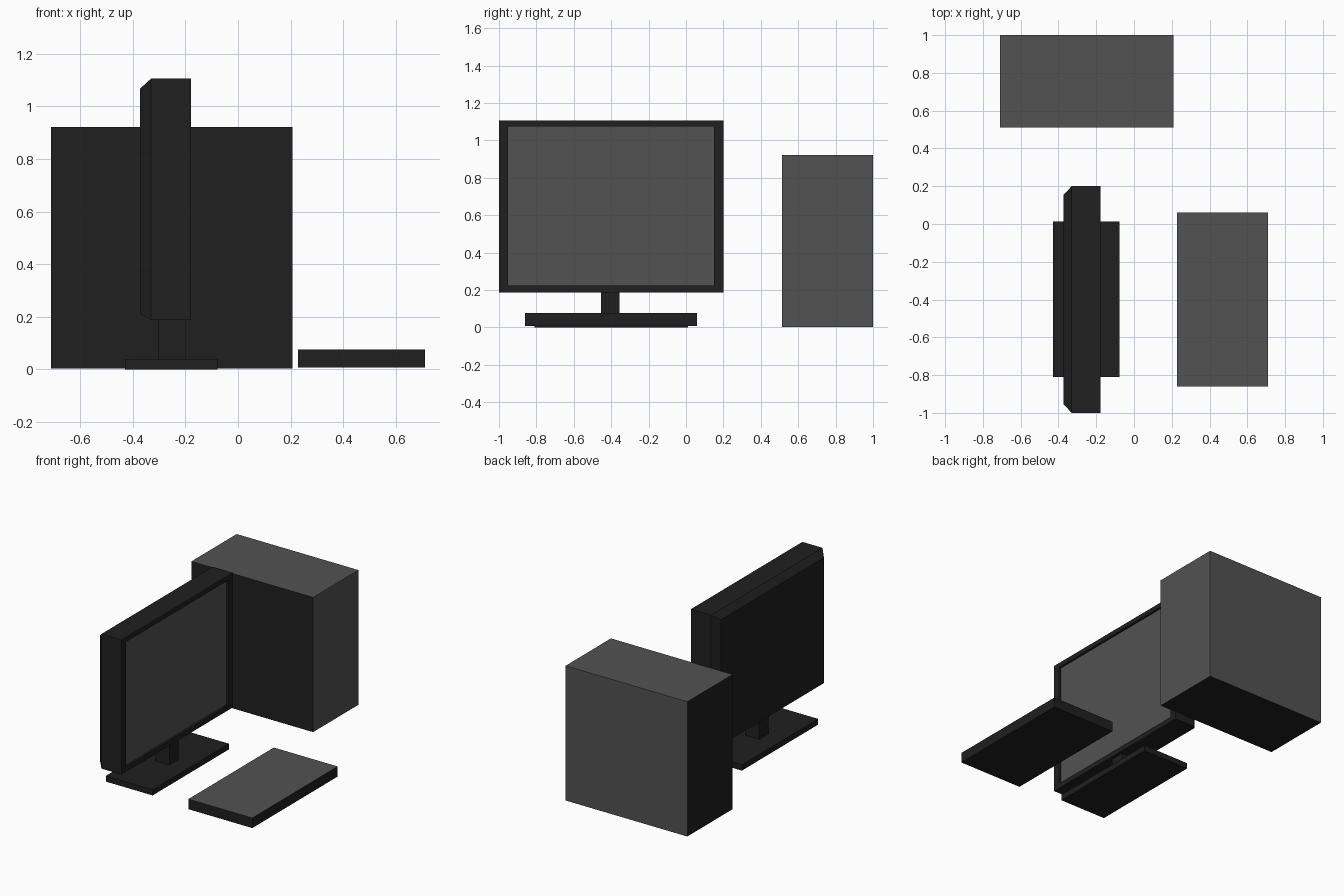
import bpy, bmesh
from mathutils import Vector

if "Cube" in bpy.data.objects:
    bpy.data.objects.remove(bpy.data.objects["Cube"])


def material(name, v):
    m = bpy.data.materials.new(name)
    m.diffuse_color = (v, v, v, 1)
    m.use_nodes = True
    m.node_tree.nodes["Principled BSDF"].inputs["Base Color"].default_value = m.diffuse_color
    return m


DARK = material("dark_plastic", 0.014)
GREY = material("grey_panel", 0.085)


def finish(name, bm):
    me = bpy.data.meshes.new(name)
    bm.to_mesh(me)
    bm.free()
    me.materials.append(DARK)
    me.materials.append(GREY)
    ob = bpy.data.objects.new(name, me)
    bpy.context.collection.objects.link(ob)
    return ob


def box_bm(x, y, z, grey=()):
    """Box from ranges; faces pointing along any 'grey' direction use the grey panel."""
    bm = bmesh.new()
    bmesh.ops.create_cube(bm, size=1)
    for v in bm.verts:
        v.co = Vector([r[0] if c < 0 else r[1] for c, r in zip(v.co, (x, y, z))])
    bm.normal_update()
    for f in bm.faces:
        if any(f.normal.dot(Vector(d)) > 0.9 for d in grey):
            f.material_index = 1
    return bm


X, Y, Z = (1, 0, 0), (0, 1, 0), (0, 0, 1)

# Computer case and keyboard
finish("computer_case", box_bm((-0.71, 0.208), (0.512, 1.0), (0.003, 0.922), (X, Y, Z)))
finish("keyboard", box_bm((0.228, 0.71), (-0.86, 0.06), (0.007, 0.076), (Z,)))

# Monitor stand
finish("stand_base", box_bm((-0.43, -0.077), (-0.81, 0.012), (0, 0.039)))
finish("stand_neck", box_bm((-0.303, -0.2), (-0.455, -0.355), (0.039, 0.2)))

# Monitor: box with tapered back and recessed screen
bm = box_bm((-0.33, -0.178), (-1.0, 0.2), (0.188, 1.106))


def inset_face(direction, y, z, depth):
    f = max(bm.faces, key=lambda f: f.normal.x * direction * f.calc_area())
    # split off an inner rectangle at the given bounds
    lo_y, hi_y = min(v.co.y for v in f.verts), max(v.co.y for v in f.verts)
    mid_y, mid_z = (lo_y + hi_y) / 2, f.calc_center_median().z
    bmesh.ops.inset_individual(bm, faces=[f], thickness=0.03)
    for v in f.verts:
        v.co.y = y[0] if v.co.y < mid_y else y[1]
        v.co.z = z[0] if v.co.z < mid_z else z[1]
    bm.normal_update()
    if depth < 0:
        new = bmesh.ops.extrude_discrete_faces(bm, faces=[f])["faces"]
        f = new[0]
    for v in f.verts:
        v.co.x += depth * direction
    bm.normal_update()
    return f


inset_face(-1, (-0.955, 0.155), (0.212, 1.068), 0.042)
screen = inset_face(1, (-0.953, 0.15), (0.223, 1.074), -0.015)
screen.material_index = 1
finish("monitor", bm)
